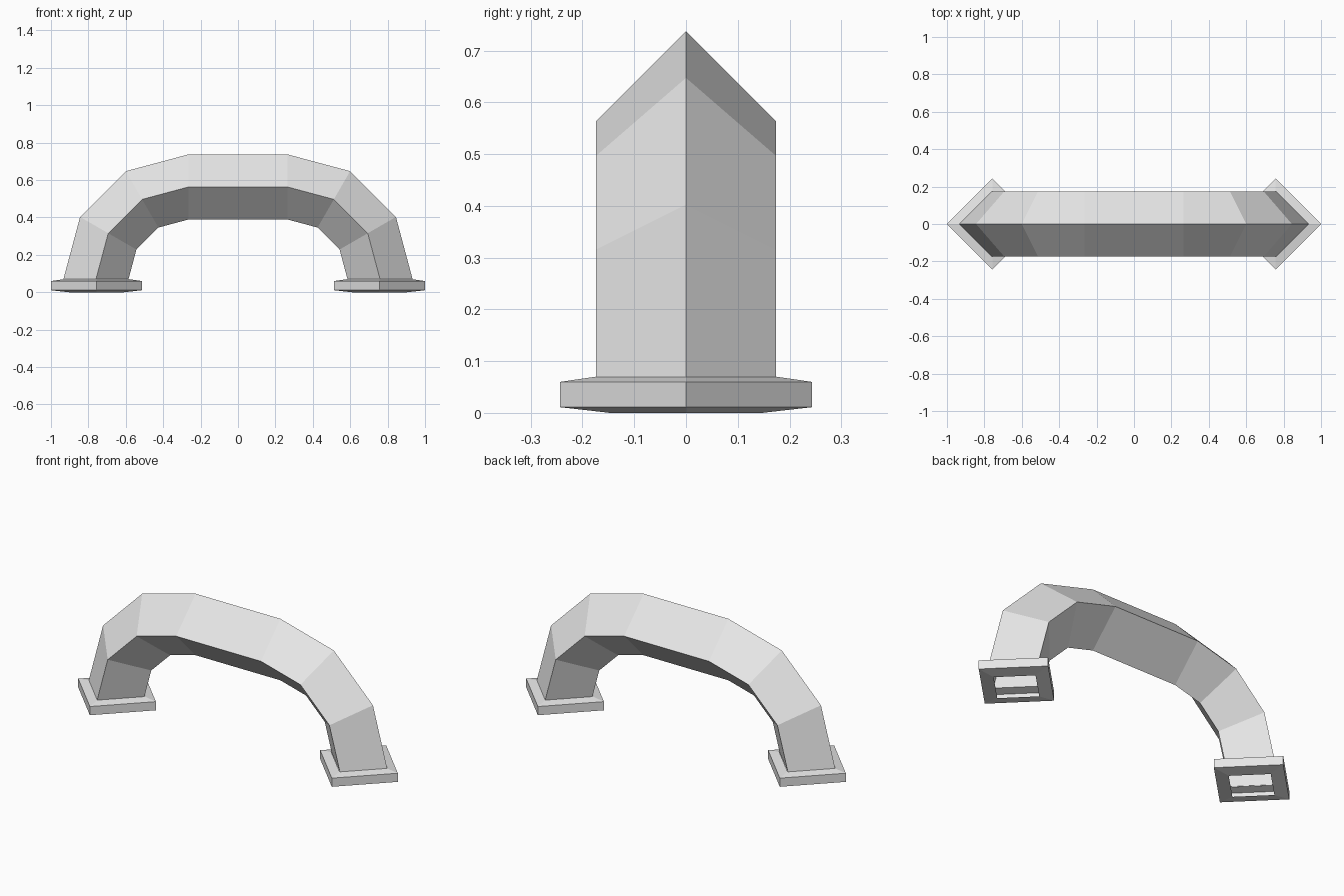
import bpy, bmesh
from math import sin, cos, pi, radians

cube = bpy.data.objects.get("Cube")
if cube:
    bpy.data.objects.remove(cube, do_unlink=True)

grey = bpy.data.materials.new("light_grey")
grey.use_nodes = True
grey.diffuse_color = (0.8, 0.8, 0.8, 1)
grey.node_tree.nodes["Principled BSDF"].inputs["Base Color"].default_value = (0.8, 0.8, 0.8, 1)

HALF_SPAN, BEND, BASE_Z = 0.265, 0.495, 0.068   # straight half length, bend radius, foot height
TUBE_R = 0.174                                  # centre to corner of the square section


def loft(name, rings):
    """Skin a row of four-cornered rings into an open, flat-shaded shell."""
    bm = bmesh.new()
    loops = [[bm.verts.new(p) for p in ring] for ring in rings]
    for a, b in zip(loops, loops[1:]):
        for i in range(4):
            j = (i + 1) % 4
            bm.faces.new((a[i], a[j], b[j], b[i]))
    mesh = bpy.data.meshes.new(name)
    bm.to_mesh(mesh)
    bm.free()
    mesh.materials.append(grey)
    obj = bpy.data.objects.new(name, mesh)
    bpy.context.collection.objects.link(obj)
    return obj


def arch_ring(side, angle):
    """Square section, corner outward, at an angle around one bend."""
    ring = []
    for k in range(4):
        r = BEND + TUBE_R * cos(k * pi / 2)
        y = TUBE_R * sin(k * pi / 2)
        ring.append((side * (HALF_SPAN + r * cos(angle)), y, BASE_Z + r * sin(angle)))
    return ring


def diamond(x, r, z):
    return [(x + r * cos(k * pi / 2), r * sin(k * pi / 2), z) for k in range(4)]


# Arched tube: quarter bend, straight top, quarter bend
steps = [radians(a) for a in (0, 30, 60, 90)]
rings = [arch_ring(1, a) for a in steps] + [arch_ring(-1, a) for a in reversed(steps)]
loft("arch_tube", rings)

# Flanged feet with sloped top and underside, open in the middle
profile = [(0.147, 0), (0.243, 0.011), (0.243, 0.06), (TUBE_R, 0.07)]
for side, name in ((1, "left_foot_flange"), (-1, "right_foot_flange")):
    loft(name, [diamond(side * 0.757, r, z) for r, z in profile])
